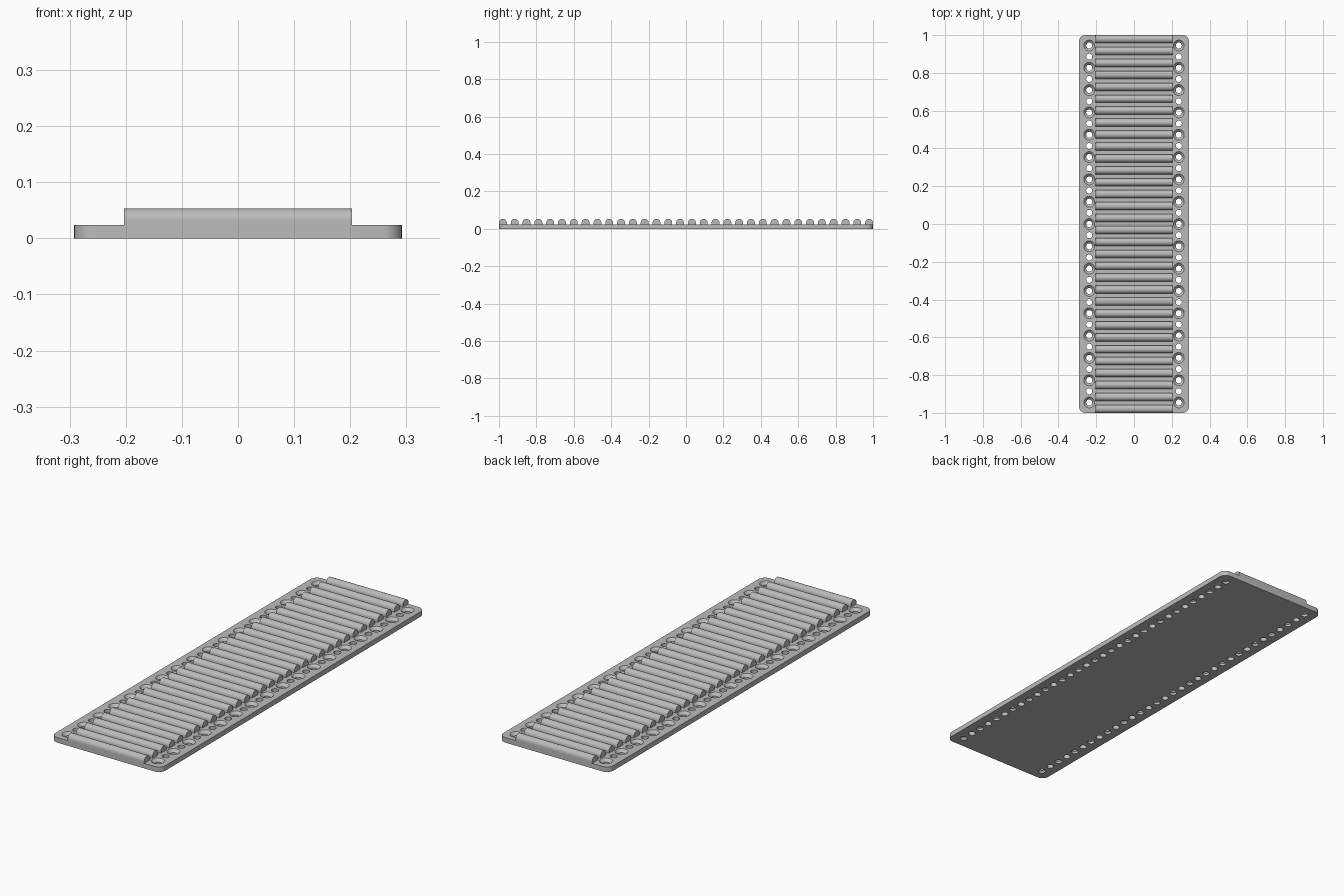
import bpy, bmesh
from math import pi, sin, cos, radians

cube = bpy.data.objects.get("Cube")
if cube:
    bpy.data.objects.remove(cube, do_unlink=True)

GREY = (0.5, 0.5, 0.5, 1)
HALF_W, THICK, CORNER = 0.292, 0.024, 0.035
RIB_HALF, RIB_R, RIB_TOP, RIBS = 0.203, 0.021, 0.053, 32
HOLE_X, HOLE_R, SINK_R, SINK_Z = 0.237, 0.016, 0.029, 0.011
HOLE_END, BIG_HOLES = 0.945, 17

mat = bpy.data.materials.new("grey plastic")
mat.use_nodes = True
mat.diffuse_color = GREY
mat.node_tree.nodes["Principled BSDF"].inputs["Base Color"].default_value = GREY


def make_object(name, bm):
    bmesh.ops.recalc_face_normals(bm, faces=bm.faces)
    mesh = bpy.data.meshes.new(name)
    bm.to_mesh(mesh)
    bm.free()
    mesh.materials.append(mat)
    obj = bpy.data.objects.new(name, mesh)
    bpy.context.collection.objects.link(obj)
    return obj


def activate(obj):
    bpy.ops.object.select_all(action='DESELECT')
    obj.select_set(True)
    bpy.context.view_layer.objects.active = obj


def loft(bm, rings):
    """Closed solid through matching rings of points."""
    loops = [[bm.verts.new(p) for p in ring] for ring in rings]
    n = len(loops[0])
    for a, b in zip(loops, loops[1:]):
        for i in range(n):
            j = (i + 1) % n
            bm.faces.new((a[i], a[j], b[j], b[i]))
    bm.faces.new(loops[0][::-1])
    bm.faces.new(loops[-1])


def circle(x, y, z, r, n=32):
    return [(x + r * cos(2 * pi * i / n), y + r * sin(2 * pi * i / n), z) for i in range(n)]


# Base plate with rounded corners
outline = []
for k, (sx, sy) in enumerate(((1, 1), (-1, 1), (-1, -1), (1, -1))):
    for i in range(9):
        a = (k + i / 8) * pi / 2
        outline.append((sx * (HALF_W - CORNER) + CORNER * cos(a),
                        sy * (1 - CORNER) + CORNER * sin(a)))
bm = bmesh.new()
loft(bm, [[(x, y, z) for x, y in outline] for z in (0, THICK)])
plate = make_object("base_plate", bm)

# Countersunk screw holes alternating with plain holes along both edges
bm = bmesh.new()
count = 2 * BIG_HOLES - 1
for x in (-HOLE_X, HOLE_X):
    for i in range(count):
        y = HOLE_END * (2 * i / (count - 1) - 1)
        levels = [(-0.01, HOLE_R), (THICK + 0.01, HOLE_R)]
        if i % 2 == 0:
            levels[1:] = [(SINK_Z, HOLE_R), (THICK, SINK_R), (THICK + 0.01, SINK_R)]
        loft(bm, [circle(x, y, z, r) for z, r in levels])
cutter = make_object("hole_cutter", bm)
cutter.hide_render = True
cut = plate.modifiers.new("holes", 'BOOLEAN')
cut.operation = 'DIFFERENCE'
cut.solver = 'EXACT'
cut.object = cutter
activate(plate)
bpy.ops.object.modifier_apply(modifier=cut.name)
bpy.data.objects.remove(cutter, do_unlink=True)

# Round-topped ribs across the plate
bm = bmesh.new()
for i in range(RIBS):
    y = (1 - RIB_R) * (2 * i / (RIBS - 1) - 1)
    profile = [(y + RIB_R, THICK)]
    profile += [(y + RIB_R * cos(pi * k / 16), RIB_TOP - RIB_R + RIB_R * sin(pi * k / 16))
                for k in range(17)]
    profile.append((y - RIB_R, THICK))
    loft(bm, [[(x, py, pz) for py, pz in profile] for x in (-RIB_HALF, RIB_HALF)])
ribs = make_object("ribs", bm)

for obj in (plate, ribs):
    activate(obj)
    bpy.ops.object.shade_smooth_by_angle(angle=radians(30))
